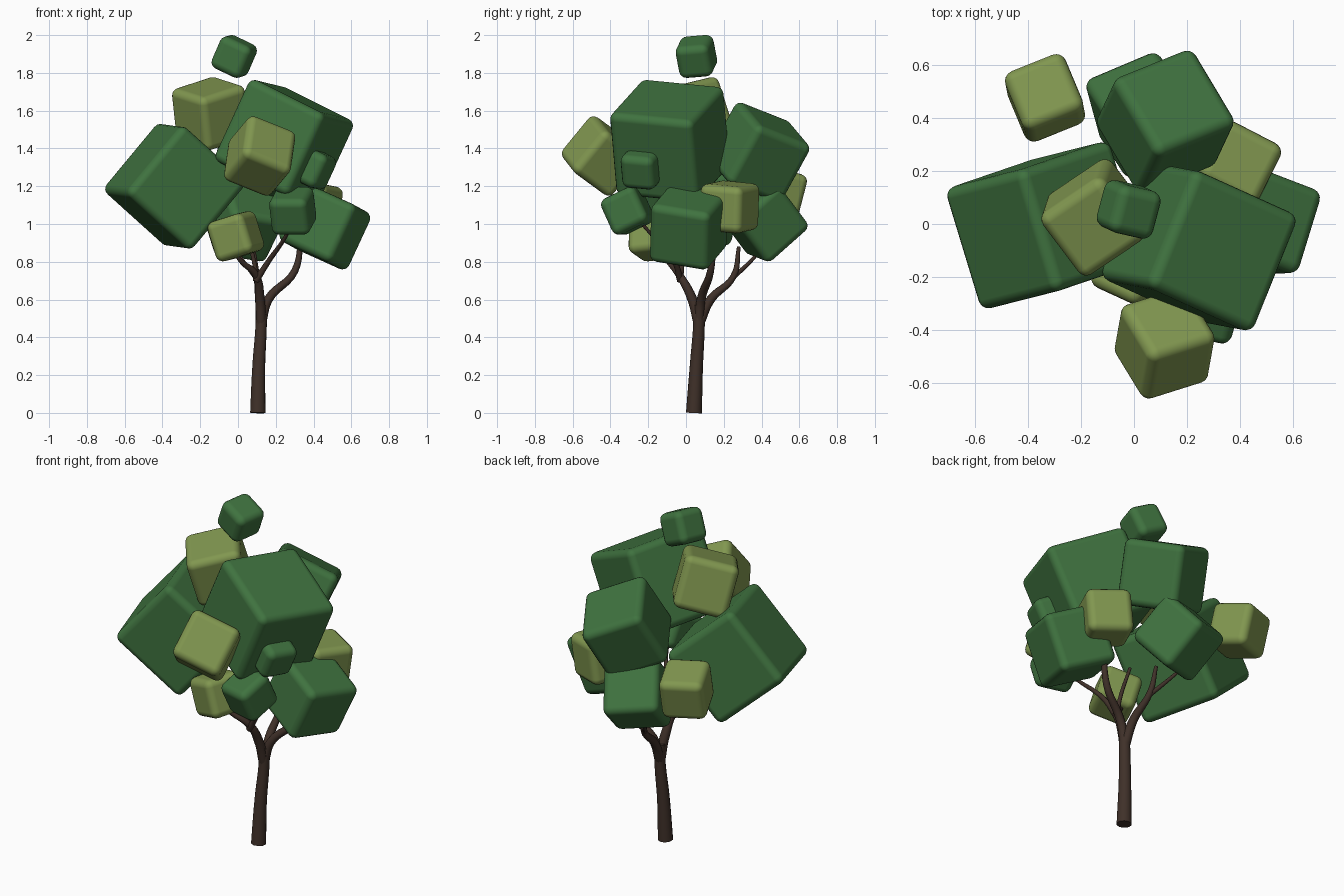
import bpy
from mathutils import Vector, Matrix

if "Cube" in bpy.data.objects:
    bpy.data.objects.remove(bpy.data.objects["Cube"])


def material(name, rgb):
    m = bpy.data.materials.new(name)
    m.diffuse_color = (*rgb, 1)
    m.use_nodes = True
    m.node_tree.nodes["Principled BSDF"].inputs["Base Color"].default_value = m.diffuse_color
    return m


DARK = material("dark_leaf", (0.05, 0.17, 0.05))
LIGHT = material("light_leaf", (0.22, 0.31, 0.08))
BARK = material("bark", (0.05, 0.03, 0.022))


def leaf_block(name, mat, size, centre, a, b):
    """Rounded cube whose edges follow directions a, b and a x b."""
    a = Vector(a).normalized()
    b = Vector(b)
    b = (b - a * b.dot(a)).normalized()
    c = a.cross(b)
    rot = Matrix((a, b, c)).transposed().to_4x4()
    bpy.ops.mesh.primitive_cube_add(size=size)
    ob = bpy.context.object
    ob.name = name
    ob.matrix_world = Matrix.Translation(centre) @ rot
    ob.data.materials.append(mat)
    for p in ob.data.polygons:
        p.use_smooth = True
    bev = ob.modifiers.new("round", 'BEVEL')
    bev.width = 0.04
    bev.segments = 4
    bev.harden_normals = True


def branch(name, points):
    """Tapered limb through (x, y, z, radius) points."""
    cu = bpy.data.curves.new(name, 'CURVE')
    cu.dimensions = '3D'
    cu.bevel_depth = 1.0
    cu.bevel_resolution = 3
    cu.resolution_u = 6
    cu.use_fill_caps = True
    sp = cu.splines.new('BEZIER')
    sp.bezier_points.add(len(points) - 1)
    for bp, (x, y, z, r) in zip(sp.bezier_points, points):
        bp.co = (x, y, z)
        bp.radius = r
        bp.handle_left_type = bp.handle_right_type = 'AUTO'
    cu.materials.append(BARK)
    ob = bpy.data.objects.new(name, cu)
    bpy.context.collection.objects.link(ob)


# foliage blocks: colour, size, centre, two edge directions
BIG_A, BIG_B = (-.83, .375, .415), (.37, .92, -.09)
blocks = [
    ("top_leaf", DARK, .185, (-.02, .055, 1.887), (.88, -.2, -.42), (.25, .95, .08)),
    ("upper_light_leaf", LIGHT, .30, (-.145, .025, 1.584), (.80, .54, .26), (.53, -.83, -.21)),
    ("big_right_leaf", DARK, .48, (.245, -.085, 1.44), BIG_A, BIG_B),
    ("big_left_leaf", DARK, .48, (-.335, -.005, 1.2), (.29, -.955, -.04), (.62, .19, .76)),
    ("front_light_leaf", LIGHT, .285, (.115, -.45, 1.36), (.89, .28, -.36), (-.48, .72, -.52)),
    ("back_leaf", DARK, .36, (.118, .385, 1.38), (.85, .345, -.41), (.49, -.81, .32)),
    ("low_back_leaf", DARK, .31, (.03, .41, 1.02), (.9, .38, -.15), (.25, -.7, -.65)),
    ("back_left_light_leaf", LIGHT, .245, (-.335, .475, 1.17), (.92, .37, -.05), (.38, -.88, .25)),
    ("right_leaf", DARK, .335, (.46, .015, .985), (.86, -.33, -.39), (-.36, -.91, .19)),
    ("right_light_leaf", LIGHT, .25, (.39, .23, 1.09), (.87, -.45, -.1), (-.4, -.87, .08)),
    ("small_front_leaf", DARK, .21, (.29, -.31, 1.07), (.95, -.25, 0), (.2, .87, .42)),
    ("small_right_leaf", DARK, .19, (.39, -.23, 1.30), BIG_A, BIG_B),
    ("low_front_light_leaf", LIGHT, .22, (-.012, -.17, .935), (.87, -.4, .28), (.4, .9, .1)),
]
for b in blocks:
    leaf_block(*b)

# trunk and limbs
branch("trunk", [(.105, .042, 0, .042), (.11, .055, .25, .035),
                 (.122, .068, .45, .031), (.125, .07, .57, .031)])
branch("right_limb", [(.122, .068, .47, .026), (.16, .08, .60, .024),
                      (.30, .13, .75, .019), (.335, .15, .95, .012)])
branch("front_limb", [(.122, .068, .47, .028), (.115, .03, .61, .026),
                      (.095, -.035, .73, .020), (.01, -.10, .81, .012), (-.03, -.14, .88, .008)])
branch("front_twig", [(.095, -.03, .70, .018), (.16, -.06, .80, .014),
                      (.25, -.17, .93, .010), (.29, -.25, 1.02, .008)])
branch("inner_twig", [(.095, -.03, .70, .016), (.085, -.02, .80, .011), (.02, -.01, 1.02, .009)])
branch("back_limb", [(.122, .068, .47, .028), (.115, .13, .60, .024),
                     (.10, .25, .72, .017), (.08, .28, .88, .010)])
branch("back_twig", [(.10, .24, .71, .014), (.03, .34, .80, .010), (-.02, .40, .87, .008)])
